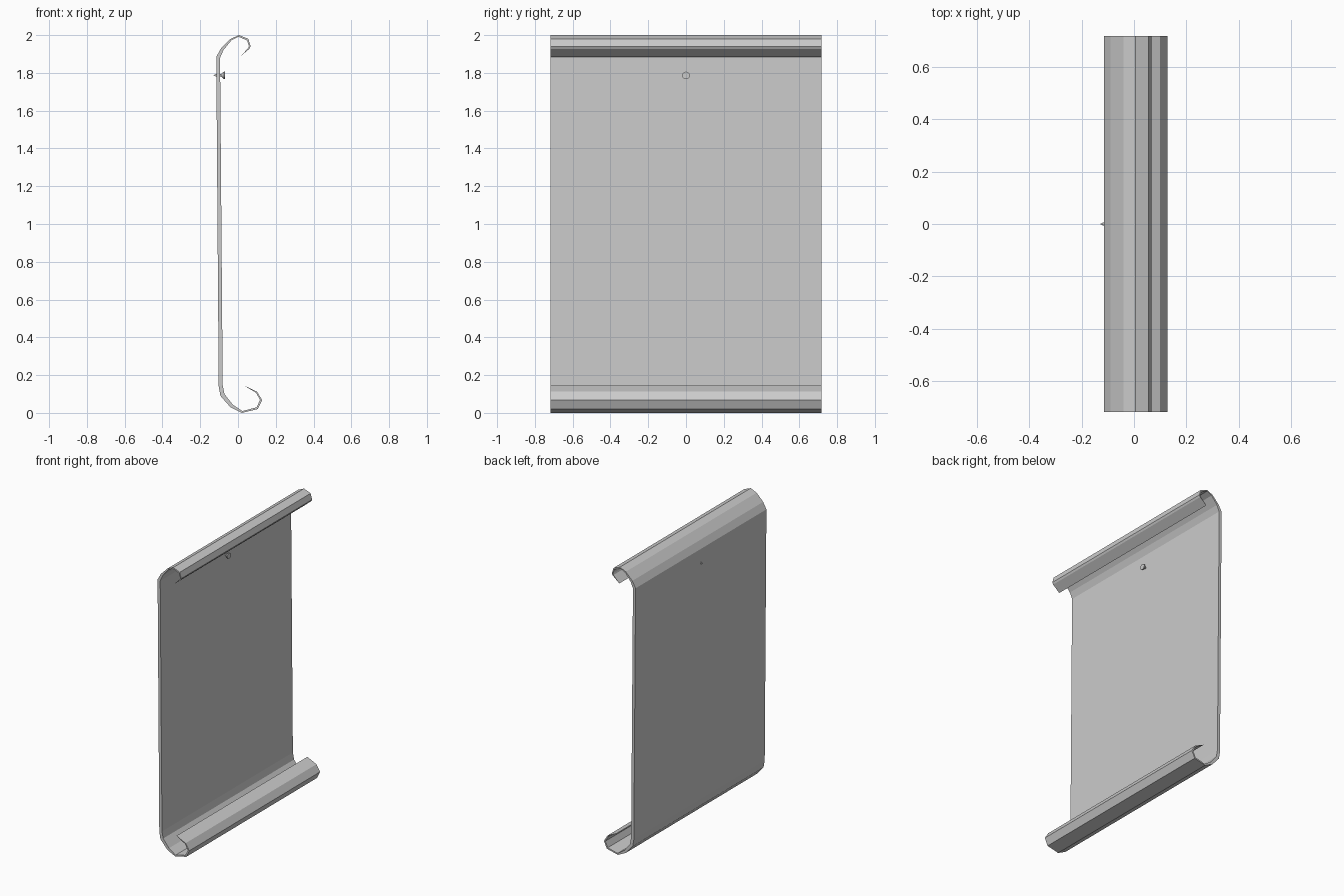
import bpy, bmesh
from math import cos, sin, tau

if "Cube" in bpy.data.objects:
    bpy.data.objects.remove(bpy.data.objects["Cube"])

def make_object(name, bm):
    bmesh.ops.recalc_face_normals(bm, faces=bm.faces[:])
    mesh = bpy.data.meshes.new(name)
    bm.to_mesh(mesh)
    bm.free()
    ob = bpy.data.objects.new(name, mesh)
    bpy.context.collection.objects.link(ob)
    return ob

# Curled paper sheet: tapered cross-section (x, z) swept along y
HALF = 0.717
outer = [(0.01, 1.885), (0.06, 1.927), (0.067, 1.94), (0.055, 1.98), (0.005, 2.0),
         (-0.04, 1.98), (-0.09, 1.93), (-0.115, 1.885), (-0.102, 0.14),
         (-0.093, 0.09), (-0.04, 0.03), (0.02, 0.0), (0.105, 0.02),
         (0.128, 0.068), (0.10, 0.113), (0.03, 0.146)]
inner = [(0.055, 1.932), (0.058, 1.943), (0.048, 1.972), (0.003, 1.991),
         (-0.034, 1.973), (-0.077, 1.921), (-0.095, 1.88), (-0.081, 0.147),
         (-0.072, 0.10), (-0.028, 0.044), (0.023, 0.01), (0.098, 0.029),
         (0.117, 0.069), (0.095, 0.107)]
bm = bmesh.new()
def row(pts, y):
    return [bm.verts.new((x, y, z)) for x, z in pts]
ends = []
for y in (-HALF, HALF):
    o, i = row(outer, y), row(inner, y)
    full = [o[0]] + i + [o[-1]]      # both sides meet at the thin tips
    for k in range(len(o) - 1):
        quad = dict.fromkeys((o[k], o[k + 1], full[k + 1], full[k]))
        bm.faces.new(list(quad))
    ends.append((o, full))
for a, b in zip(ends[0], ends[1]):
    for k in range(len(a) - 1):
        bm.faces.new((a[k], a[k + 1], b[k + 1], b[k]))
make_object("paper_sheet", bm)

# Nail through the sheet: lathe of (x, radius) around the x axis
profile = [(-0.068, 0.02), (-0.074, 0.02), (-0.09, 0.006), (-0.118, 0.006)]
N = 12
bm = bmesh.new()
rings = [[bm.verts.new((x, r * cos(tau * k / N), 1.787 + r * sin(tau * k / N)))
          for k in range(N)] for x, r in profile]
tip = bm.verts.new((-0.13, 0.0, 1.787))
for a, b in zip(rings, rings[1:]):
    for k in range(N):
        j = (k + 1) % N
        bm.faces.new((a[k], a[j], b[j], b[k]))
for k in range(N):
    bm.faces.new((rings[-1][k], rings[-1][(k + 1) % N], tip))
bm.faces.new(rings[0])
make_object("nail", bm)
